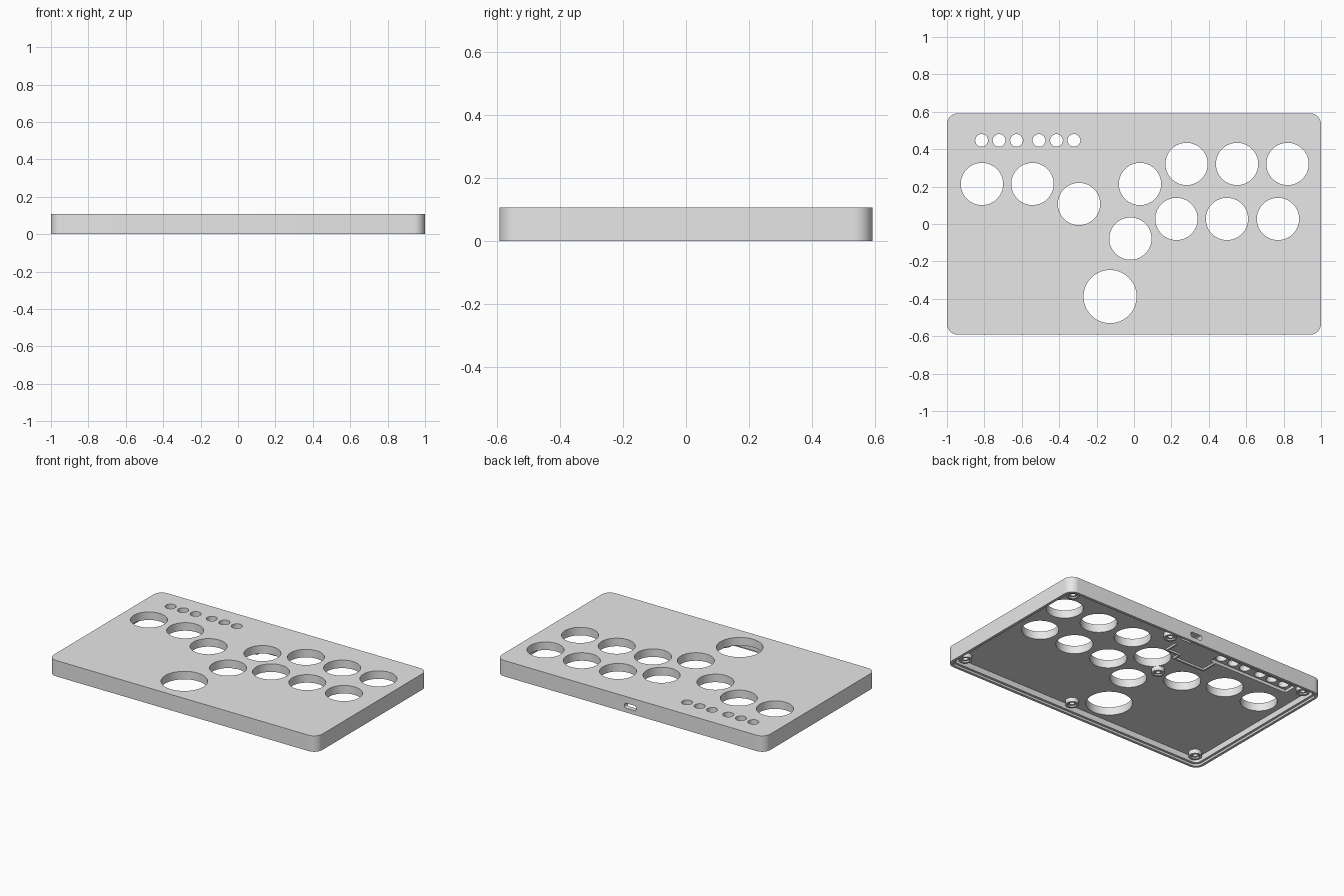
import bpy, bmesh, math

cube = bpy.data.objects.get("Cube")
if cube:
    bpy.data.objects.remove(cube, do_unlink=True)

W, D, H = 1.0, 0.592, 0.107      # half width, half depth, height
CEIL = 0.053                     # underside of the top panel

grey = bpy.data.materials.new("light grey plastic")
grey.use_nodes = True
grey.diffuse_color = (0.8, 0.8, 0.8, 1)
grey.node_tree.nodes["Principled BSDF"].inputs["Base Color"].default_value = (0.8, 0.8, 0.8, 1)


def make_object(name, bm):
    bmesh.ops.recalc_face_normals(bm, faces=bm.faces)
    mesh = bpy.data.meshes.new(name)
    bm.to_mesh(mesh)
    bm.free()
    mesh.materials.append(grey)
    obj = bpy.data.objects.new(name, mesh)
    bpy.context.collection.objects.link(obj)
    return obj


def select(obj):
    bpy.ops.object.select_all(action='DESELECT')
    obj.select_set(True)
    bpy.context.view_layer.objects.active = obj


def prism(bm, outline, z0, z1):
    low = [bm.verts.new((x, y, z0)) for x, y in outline]
    high = [bm.verts.new((x, y, z1)) for x, y in outline]
    bm.faces.new(low[::-1])
    bm.faces.new(high)
    n = len(low)
    for i in range(n):
        j = (i + 1) % n
        bm.faces.new((low[i], low[j], high[j], high[i]))


def rounded(hx, hy, r, cx=0, cy=0, steps=10):
    pts = []
    for k, (sx, sy) in enumerate(((1, 1), (-1, 1), (-1, -1), (1, -1))):
        for i in range(steps + 1):
            a = math.pi / 2 * (k + i / steps)
            pts.append((cx + sx * (hx - r) + r * math.cos(a),
                        cy + sy * (hy - r) + r * math.sin(a)))
    return pts


def circle(cx, cy, r, n=64):
    return [(cx + r * math.cos(2 * math.pi * i / n),
             cy + r * math.sin(2 * math.pi * i / n)) for i in range(n)]


def cut(obj, name, parts):
    bm = bmesh.new()
    for outline, z0, z1 in parts:
        prism(bm, outline, z0, z1)
    subtract(obj, make_object(name, bm))


def subtract(obj, cutter):
    cutter.hide_render = True
    mod = obj.modifiers.new("cut", 'BOOLEAN')
    mod.operation, mod.solver, mod.object = 'DIFFERENCE', 'EXACT', cutter
    select(obj)
    bpy.ops.object.modifier_apply(modifier=mod.name)
    bpy.data.objects.remove(cutter, do_unlink=True)


# Shell with an open, stepped underside
bm = bmesh.new()
prism(bm, rounded(W, D, 0.06), 0, H)
case = make_object("case_shell", bm)
cut(case, "cavity_cutter", [(rounded(W - 0.034, D - 0.034, 0.03), -0.05, CEIL)])
cut(case, "lid_lip_cutter", [(rounded(W - 0.018, D - 0.018, 0.045), -0.05, 0.014)])

# Pocket under the row of small buttons
cut(case, "pocket_cutter", [(rounded(0.3, 0.045, 0.005, -0.568, 0.447), 0.02, 0.072)])

# Button openings
buttons = [(-0.813, 0.214), (-0.543, 0.214), (-0.294, 0.107), (0.032, 0.214),
           (0.281, 0.321), (0.551, 0.321), (0.821, 0.321),
           (0.227, 0.027), (0.497, 0.027), (0.77, 0.027), (-0.019, -0.078)]
small = [start + 0.0935 * i for start in (-0.815, -0.508) for i in range(3)]
holes = [circle(x, y, 0.113) for x, y in buttons]
holes.append(circle(-0.128, -0.388, 0.142, 80))
holes += [circle(x, 0.447, 0.034, 32) for x in small]
cut(case, "button_cutter", [(h, 0.02, H + 0.05) for h in holes])

# Cable port through the back wall
bm = bmesh.new()
prism(bm, rounded(0.043, 0.017, 0.012, steps=6), -0.1, 0.1)
for v in bm.verts:
    x, y, z = v.co
    v.co = (x, D + z, 0.045 + y)
subtract(case, make_object("port_cutter", bm))

select(case)
bpy.ops.object.shade_smooth_by_angle(angle=math.radians(30))


# Stepped screw posts on the underside of the panel
def screw_post(name, cx, cy, r):
    profile = [(0.016, CEIL + 0.004), (0.016, 0.034), (0.027, 0.034),
               (0.027, 0.024), (r, 0.024), (r, CEIL + 0.004)]
    n = 32
    bm = bmesh.new()
    rings = []
    for i in range(n):
        a = 2 * math.pi * i / n
        rings.append([bm.verts.new((cx + p * math.cos(a), cy + p * math.sin(a), z))
                      for p, z in profile])
    for i in range(n):
        a, b = rings[i], rings[(i + 1) % n]
        for k in range(len(profile)):
            m = (k + 1) % len(profile)
            bm.faces.new((a[k], b[k], b[m], a[m]))
    obj = make_object(name, bm)
    select(obj)
    bpy.ops.object.shade_smooth_by_angle(angle=math.radians(30))


posts = [(sx * 0.915, sy * 0.51) for sx in (-1, 1) for sy in (-1, 1)]
posts += [(0.066, -0.509), (0.13, 0.5), (-0.09, 0.121)]
for i, (x, y) in enumerate(posts):
    screw_post(f"screw_post_{i + 1}", x, y, 0.041)

# Thin ridges that locate the circuit board
ridges = [(-0.185, 0.3, 0.115, 0.006), (-0.3, 0.35, 0.006, 0.055),
          (-0.07, 0.325, 0.006, 0.03), (-0.02, 0.35, 0.05, 0.006),
          (0.03, 0.39, 0.006, 0.045)]
bm = bmesh.new()
for cx, cy, hx, hy in ridges:
    prism(bm, [(cx - hx, cy - hy), (cx + hx, cy - hy),
               (cx + hx, cy + hy), (cx - hx, cy + hy)], 0.04, CEIL + 0.003)
make_object("board_ridges", bm)
